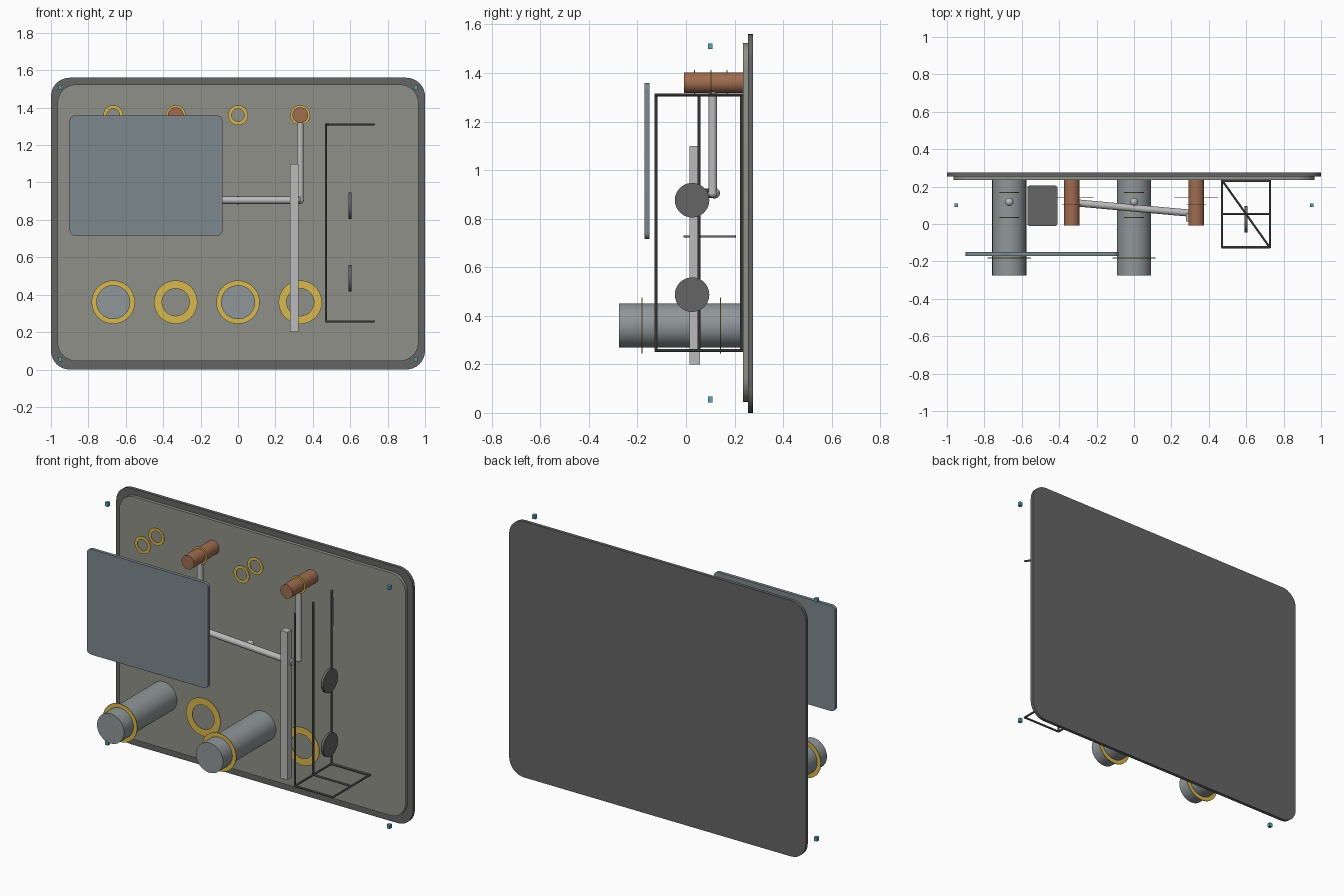
import bpy, bmesh
from math import sin, cos, pi
from mathutils import Vector

if "Cube" in bpy.data.objects:
    bpy.data.objects.remove(bpy.data.objects["Cube"])


def mat(name, r, g, b):
    m = bpy.data.materials.new(name)
    m.diffuse_color = (r, g, b, 1)
    m.use_nodes = True
    m.node_tree.nodes["Principled BSDF"].inputs["Base Color"].default_value = m.diffuse_color
    return m


DARK = mat("dark_metal", 0.13, 0.13, 0.13)
BEIGE = mat("beige_grey", 0.28, 0.28, 0.25)
BLUE = mat("blue_grey", 0.2, 0.25, 0.27)
STEEL = mat("steel", 0.28, 0.31, 0.32)
LIGHT = mat("light_grey", 0.5, 0.5, 0.5)
COPPER = mat("copper", 0.35, 0.15, 0.08)
BRASS = mat("brass", 0.7, 0.48, 0.08)
TEAL = mat("teal", 0.1, 0.4, 0.45)


def finish(bm, name, material, smooth=True):
    bmesh.ops.recalc_face_normals(bm, faces=bm.faces)
    me = bpy.data.meshes.new(name)
    bm.to_mesh(me)
    bm.free()
    ob = bpy.data.objects.new(name, me)
    bpy.context.collection.objects.link(ob)
    me.materials.append(material)
    if smooth:
        bpy.ops.object.select_all(action='DESELECT')
        ob.select_set(True)
        bpy.context.view_layer.objects.active = ob
        bpy.ops.object.shade_smooth_by_angle()
    return ob


def slab(name, a0, a1, b0, b1, c0, c1, radius, material, flat=False):
    """Rounded rectangle: upright (x, z) extruded in y, or flat (x, y) extruded in z."""
    bm = bmesh.new()
    pts = []
    corners = [(a1 - radius, b1 - radius), (a0 + radius, b1 - radius),
               (a0 + radius, b0 + radius), (a1 - radius, b0 + radius)]
    for q, (ca, cb) in enumerate(corners):
        for i in range(9):
            t = (q + i / 8) * pi / 2
            pts.append((ca + radius * cos(t), cb + radius * sin(t)))
    verts = [bm.verts.new((a, b, c0) if flat else (a, c0, b)) for a, b in pts]
    face = bm.faces.new(verts)
    ext = bmesh.ops.extrude_face_region(bm, geom=[face])
    move = Vector((0, 0, c1 - c0)) if flat else Vector((0, c1 - c0, 0))
    bmesh.ops.translate(bm, vec=move, verts=[v for v in ext["geom"] if isinstance(v, bmesh.types.BMVert)])
    return finish(bm, name, material)


def rod(name, p, q, r, material, sides=32):
    p, q = Vector(p), Vector(q)
    bm = bmesh.new()
    bmesh.ops.create_cone(bm, cap_ends=True, segments=sides, radius1=r, radius2=r, depth=(q - p).length)
    bm.transform((q - p).to_track_quat('Z', 'Y').to_matrix().to_4x4())
    bmesh.ops.translate(bm, vec=(p + q) / 2, verts=bm.verts)
    return finish(bm, name, material)


def ball(name, p, r, material):
    bm = bmesh.new()
    bmesh.ops.create_uvsphere(bm, u_segments=20, v_segments=12, radius=r)
    bmesh.ops.translate(bm, vec=p, verts=bm.verts)
    return finish(bm, name, material)


def box(name, x0, x1, y0, y1, z0, z1, material):
    bm = bmesh.new()
    bmesh.ops.create_cube(bm, size=1)
    for v in bm.verts:
        v.co = ((x0 + x1) / 2 + v.co.x * (x1 - x0), (y0 + y1) / 2 + v.co.y * (y1 - y0),
                (z0 + z1) / 2 + v.co.z * (z1 - z0))
    return finish(bm, name, material, False)


def ring(name, x, y, z, inner, outer, material, n=40, half=0.002):
    """Flat washer facing the front."""
    bm = bmesh.new()
    loops = []
    for r, dy in ((inner, -half), (outer, -half), (outer, half), (inner, half)):
        loops.append([bm.verts.new((x + r * cos(2 * pi * i / n), y + dy, z + r * sin(2 * pi * i / n)))
                      for i in range(n)])
    for k in range(4):
        a, b = loops[k], loops[(k + 1) % 4]
        for i in range(n):
            j = (i + 1) % n
            bm.faces.new((a[i], a[j], b[j], b[i]))
    return finish(bm, name, material)


# Wall panel: dark backing and lighter face
slab("back_panel", -1, 1, 0, 1.56, 0.255, 0.275, 0.1, DARK)
slab("face_panel", -0.965, 0.965, 0.045, 1.524, 0.235, 0.256, 0.1, BEIGE)

# Display board and the small shelf behind it
slab("display_board", -0.9, -0.083, 0.716, 1.358, -0.17, -0.15, 0.028, BLUE)
slab("shelf", -0.57, -0.41, -0.01, 0.205, 0.723, 0.731, 0.012, DARK, flat=True)

# Small corner fasteners
for x in (-0.95, 0.95):
    for z in (0.055, 1.51):
        box("corner_fastener", x - 0.01, x + 0.01, 0.09, 0.11, z - 0.012, z + 0.012, TEAL)

# Large steel cylinders with front rings, and pipe ball ends
ZL, ZH = 0.36, 1.36
for x in (-0.667, 0):
    rod("large_cylinder", (x, 0.236, ZL), (x, -0.275, ZL), 0.091, STEEL)
    ring("large_ring", x, -0.182, ZL, 0.073, 0.116, BRASS)
    for y in (0.035, 0.168):
        ring("small_ring", x, y, ZH, 0.034, 0.053, BRASS)
    ball("pipe_ball", (x, 0.118, 0.905), 0.022, LIGHT)

# Copper stubs with a small ring, large ring below and a drop pipe
for x in (-0.333, 0.333):
    rod("copper_stub", (x, 0.236, ZH), (x, -0.008, ZH), 0.042, COPPER)
    ring("small_ring", x, 0.103, ZH, 0.034, 0.053, BRASS)
    ring("large_ring", x, 0.143, ZL, 0.073, 0.116, BRASS)
    rod("drop_pipe", (x, 0.11, ZH), (x, 0.11, 0.905), 0.018, LIGHT, 20)
    ball("pipe_elbow", (x, 0.11, 0.905), 0.019, LIGHT)

# Cross pipe and upright bar
rod("cross_pipe", (-0.333, 0.115, 0.905), (0.333, 0.055, 0.905), 0.019, LIGHT, 20)
box("upright_bar", 0.278, 0.323, 0.014, 0.058, 0.2, 1.1, LIGHT)

# Wire rack: three uprights, bottom frame, top diagonal
X0, X1, Z0, Z1, R = 0.47, 0.727, 0.257, 1.31, 0.006
for y in (-0.124, 0.053, 0.229):
    rod("rack_upright", (X0, y, Z0), (X0, y, Z1), R, DARK, 10)
    rod("rack_base_bar", (X0, y, Z0), (X1, y, Z0), R, DARK, 10)
for x in (X0, X1):
    rod("rack_base_side", (x, -0.127, Z0), (x, 0.235, Z0), R, DARK, 10)
rod("rack_top_diagonal", (X0, 0.235, Z1), (X1, -0.127, Z1), R, DARK, 10)

# Round dark discs beside the rack
for z in (0.876, 0.487):
    rod("round_disc", (0.591, 0.025, z), (0.607, 0.025, z), 0.071, DARK, 40)
